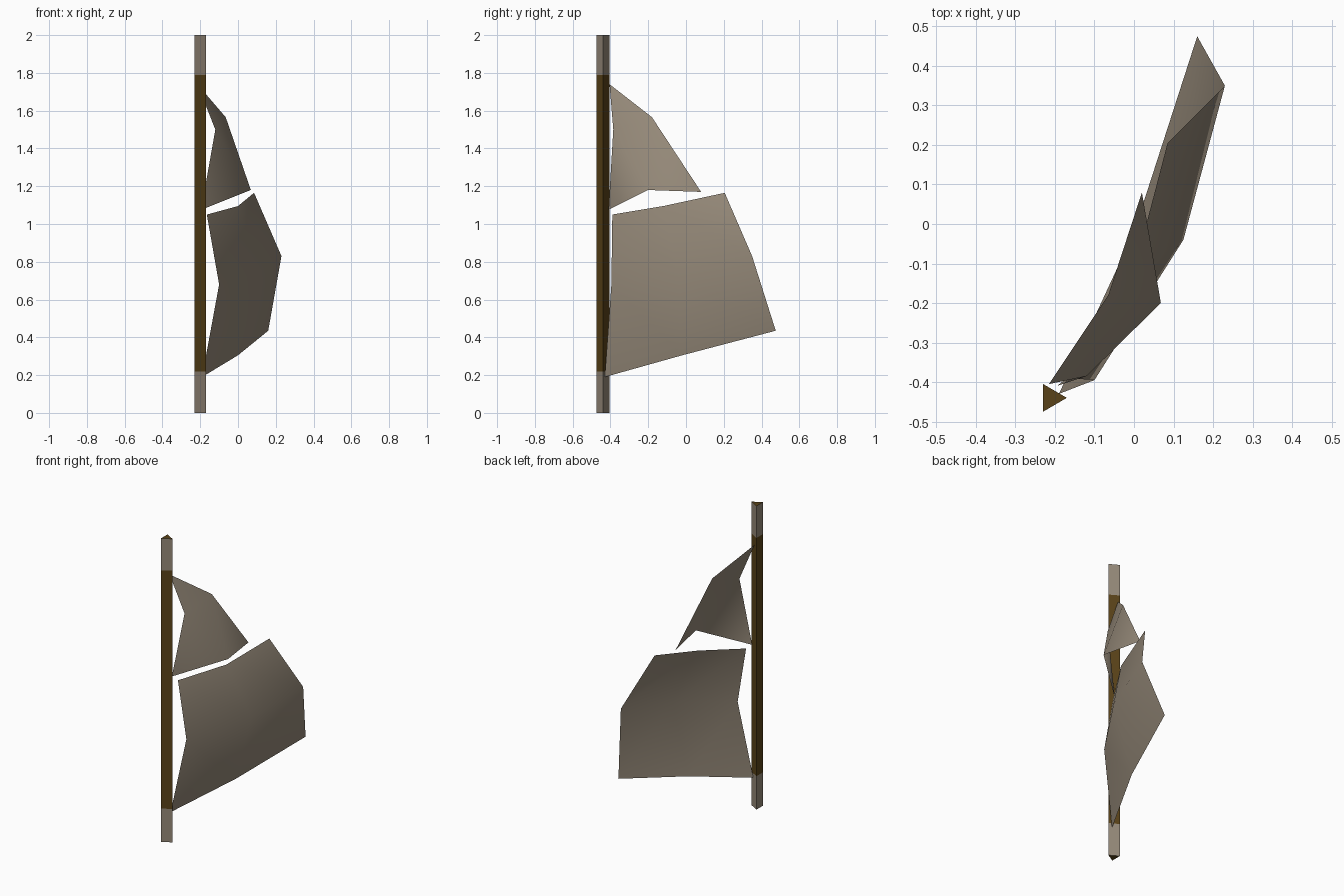
import bpy
import bmesh
from mathutils import Vector

cube = bpy.data.objects.get("Cube")
if cube:
    bpy.data.objects.remove(cube, do_unlink=True)


def material(name, rgb):
    mat = bpy.data.materials.new(name)
    mat.use_nodes = True
    mat.diffuse_color = (*rgb, 1)
    mat.node_tree.nodes["Principled BSDF"].inputs["Base Color"].default_value = (*rgb, 1)
    return mat


canvas = material("weathered canvas", (0.30, 0.25, 0.19))
wood = material("dark brown wood", (0.10, 0.055, 0.009))


def make_object(name, bm, mats, smooth=False):
    mesh = bpy.data.meshes.new(name)
    bm.to_mesh(mesh)
    bm.free()
    for mat in mats:
        mesh.materials.append(mat)
    for poly in mesh.polygons:
        poly.use_smooth = smooth
    obj = bpy.data.objects.new(name, mesh)
    bpy.context.collection.objects.link(obj)
    return obj


def sheet(name, rows):
    """Join rows of points, top to bottom, with quads or alternating triangles."""
    bm = bmesh.new()
    grid = [[bm.verts.new(p) for p in row] for row in rows]
    for upper, lower in zip(grid, grid[1:]):
        if len(upper) == len(lower):
            for i in range(len(upper) - 1):
                bm.faces.new((upper[i], lower[i], lower[i + 1], upper[i + 1]))
        else:
            for i in range(len(upper)):
                bm.faces.new((upper[i], lower[i], lower[i + 1]))
            for i in range(len(upper) - 1):
                bm.faces.new((upper[i], lower[i + 1], upper[i + 1]))
    return make_object(name, bm, [canvas], smooth=True)


# Three-sided pole: wooden shaft and end caps, wrapped bands at both ends
section = [(-0.23, -0.475), (-0.17, -0.44), (-0.23, -0.405)]
bm = bmesh.new()
rings = [[bm.verts.new((x, y, z)) for x, y in section] for z in (0, 0.22, 1.79, 2)]
for low, high in zip(rings, rings[1:]):
    for i in range(3):
        j = (i + 1) % 3
        bm.faces.new((low[i], low[j], high[j], high[i]))
bm.faces.new(rings[0][::-1])
bm.faces.new(rings[-1])
bm.normal_update()
for face in bm.faces:
    z = face.calc_center_median().z
    is_band = abs(face.normal.z) < 0.5 and not 0.22 < z < 1.79
    face.material_index = 1 if is_band else 0
make_object("pole", bm, [wood, canvas])

# Large billowing lower sail
sheet("lower_sail", [
    [(-0.165, -0.39, 1.05), (0.0, -0.12, 1.095), (0.085, 0.205, 1.165)],
    [(-0.10, -0.395, 0.68), (0.125, -0.04, 0.75), (0.23, 0.35, 0.83)],
    [(-0.19, -0.43, 0.19), (0.0, -0.02, 0.305), (0.16, 0.475, 0.435)],
])

# Small triangular upper sail
sheet("upper_sail", [
    [(-0.215, -0.405, 1.74)],
    [(-0.12, -0.385, 1.50), (-0.065, -0.18, 1.565)],
    [(-0.195, -0.41, 1.075), (0.068, -0.20, 1.18), (0.02, 0.08, 1.17)],
])
